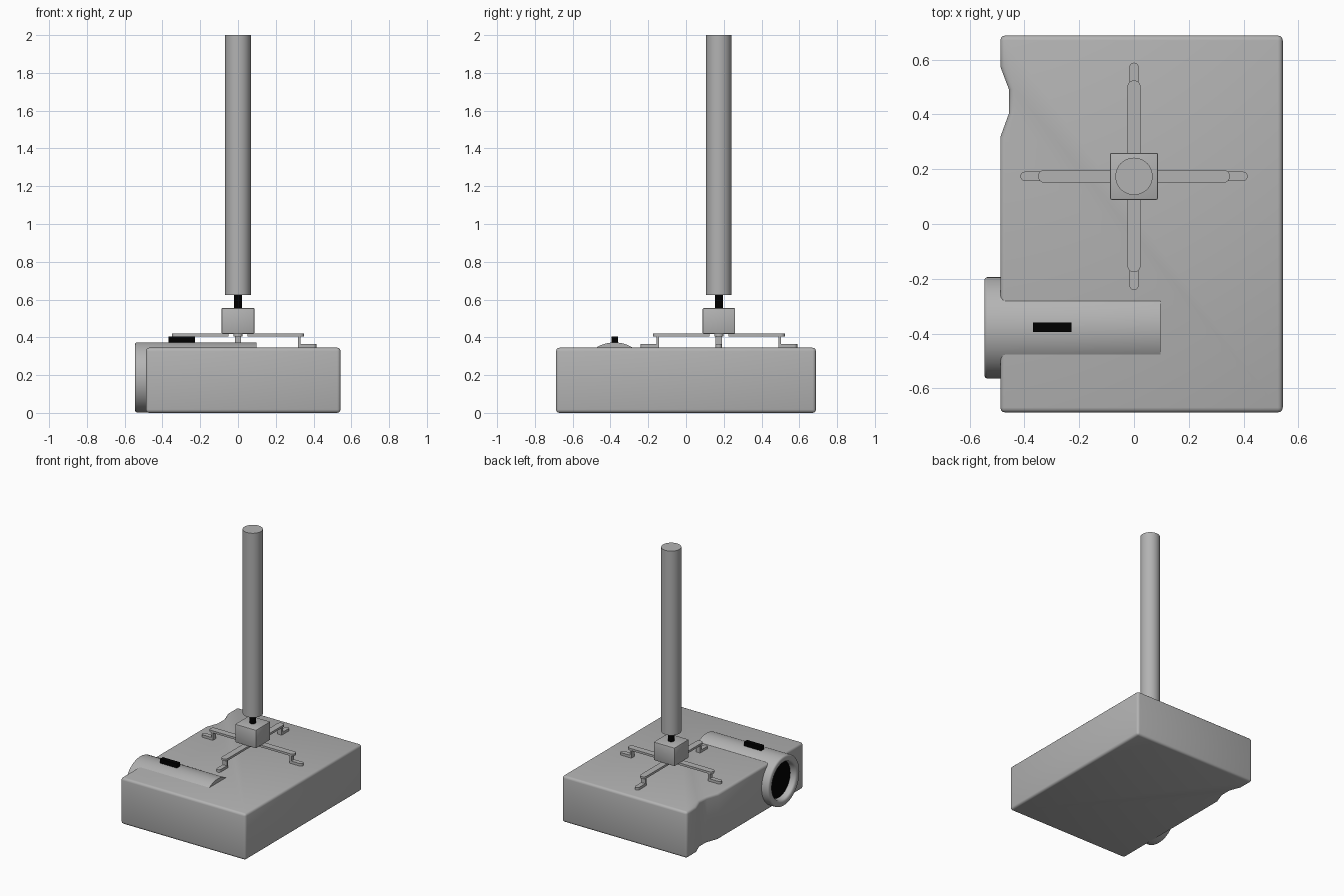
import bpy, bmesh, math
from mathutils import Matrix

if "Cube" in bpy.data.objects:
    bpy.data.objects.remove(bpy.data.objects["Cube"])


def material(name, v):
    m = bpy.data.materials.new(name)
    m.diffuse_color = (v, v, v, 1)
    m.use_nodes = True
    m.node_tree.nodes["Principled BSDF"].inputs["Base Color"].default_value = m.diffuse_color
    return m


black = material("black", 0.0)
grey = material("dark_grey", 0.45)
MY = 0.174            # mount centre in y
LY, LZ = -0.379, 0.188  # lens axis


def finish(name, bm, mat=grey, bevel=0, segs=2):
    if bevel:
        edges = [e for e in bm.edges if e.calc_face_angle(0) > math.radians(50)]
        bmesh.ops.bevel(bm, geom=edges, offset=bevel, segments=segs,
                        profile=0.5, affect='EDGES', clamp_overlap=True)
    bmesh.ops.recalc_face_normals(bm, faces=bm.faces)
    me = bpy.data.meshes.new(name)
    bm.to_mesh(me)
    bm.free()
    me.polygons.foreach_set("use_smooth", [True] * len(me.polygons))
    me.set_sharp_from_angle(angle=math.radians(40))
    me.materials.append(mat)
    ob = bpy.data.objects.new(name, me)
    bpy.context.collection.objects.link(ob)
    return ob


def prism(bm, pts, z0, z1):
    face = bm.faces.new([bm.verts.new((x, y, z0)) for x, y in pts])
    res = bmesh.ops.extrude_face_region(bm, geom=[face])
    verts = [v for v in res["geom"] if isinstance(v, bmesh.types.BMVert)]
    bmesh.ops.translate(bm, verts=verts, vec=(0, 0, z1 - z0))


def box(name, x, y, z, mat=grey, bevel=0):
    bm = bmesh.new()
    prism(bm, [(x[0], y[0]), (x[1], y[0]), (x[1], y[1]), (x[0], y[1])], *z)
    return finish(name, bm, mat, bevel)


def cylinder(name, r, z0, z1, mat=grey):
    bm = bmesh.new()
    bmesh.ops.create_cone(bm, cap_ends=True, segments=48, radius1=r, radius2=r,
                          depth=z1 - z0,
                          matrix=Matrix.Translation((0, MY, (z0 + z1) / 2)))
    return finish(name, bm, mat)


def lathe_x(name, profile, mat=grey, n=64):
    # profile of (x, radius) spun round the lens axis
    bm = bmesh.new()
    vs = [bm.verts.new((x, LY, LZ + r)) for x, r in profile]
    es = [bm.edges.new(p) for p in zip(vs, vs[1:])]
    bmesh.ops.spin(bm, geom=vs + es, cent=(0, LY, LZ), axis=(1, 0, 0),
                   angle=math.tau, steps=n, use_duplicate=False)
    bmesh.ops.remove_doubles(bm, verts=bm.verts, dist=1e-5)
    return finish(name, bm, mat)


def rounded_bar(x0, x1, w):
    # strip along x with a half-round outer end
    r = w / 2
    arc = [(x1 - r + r * math.cos(a), r * math.sin(a))
           for a in [math.pi * (i / 10 - 0.5) for i in range(11)]]
    return [(x0, -r)] + arc + [(x0, r)]


# projector body with a finger notch in the left side
outline = [(-0.488, -0.688), (0.543, -0.688), (0.543, 0.688), (-0.488, 0.688),
           (-0.488, 0.575), (-0.456, 0.49), (-0.456, 0.405), (-0.488, 0.317)]
bm = bmesh.new()
prism(bm, outline, 0.0, 0.345)
finish("projector_body", bm, bevel=0.018, segs=3)

# lens barrel with lipped ring, and recessed glass
lathe_x("lens_barrel", [(0.097, 0), (0.097, 0.185), (-0.536, 0.185),
                        (-0.542, 0.182), (-0.546, 0.176), (-0.546, 0.15),
                        (-0.541, 0.142), (-0.535, 0.138), (-0.495, 0.136),
                        (-0.495, 0)])
lathe_x("lens_glass", [(-0.497, 0.136)] +
        [(-0.498 - 0.02 * math.sin(a), 0.136 * math.cos(a))
         for a in [math.pi / 2 * i / 8 for i in range(9)]], black)

# focus slider
box("focus_slider", (-0.368, -0.228), (-0.394, -0.36), (0.36, 0.404), black)

# four mounting arms
for i, side in enumerate(("right", "back", "left", "front")):
    bm = bmesh.new()
    prism(bm, rounded_bar(0.05, 0.35, 0.048), 0.404, 0.42)
    prism(bm, [(0.317, -0.017), (0.33, -0.017), (0.33, 0.017), (0.317, 0.017)],
          0.35, 0.41)
    prism(bm, rounded_bar(0.317, 0.415, 0.034), 0.343, 0.364)
    bm.transform(Matrix.Translation((0, MY, 0)) @
                 Matrix.Rotation(i * math.pi / 2, 4, 'Z'))
    finish("mount_arm_" + side, bm)

# mount block, swivel neck and ceiling pole
box("mount_block", (-0.087, 0.087), (MY - 0.086, MY + 0.086), (0.418, 0.555), bevel=0.006)
cylinder("swivel_neck", 0.021, 0.55, 0.64, black)
cylinder("ceiling_pole", 0.068, 0.625, 2.0)
